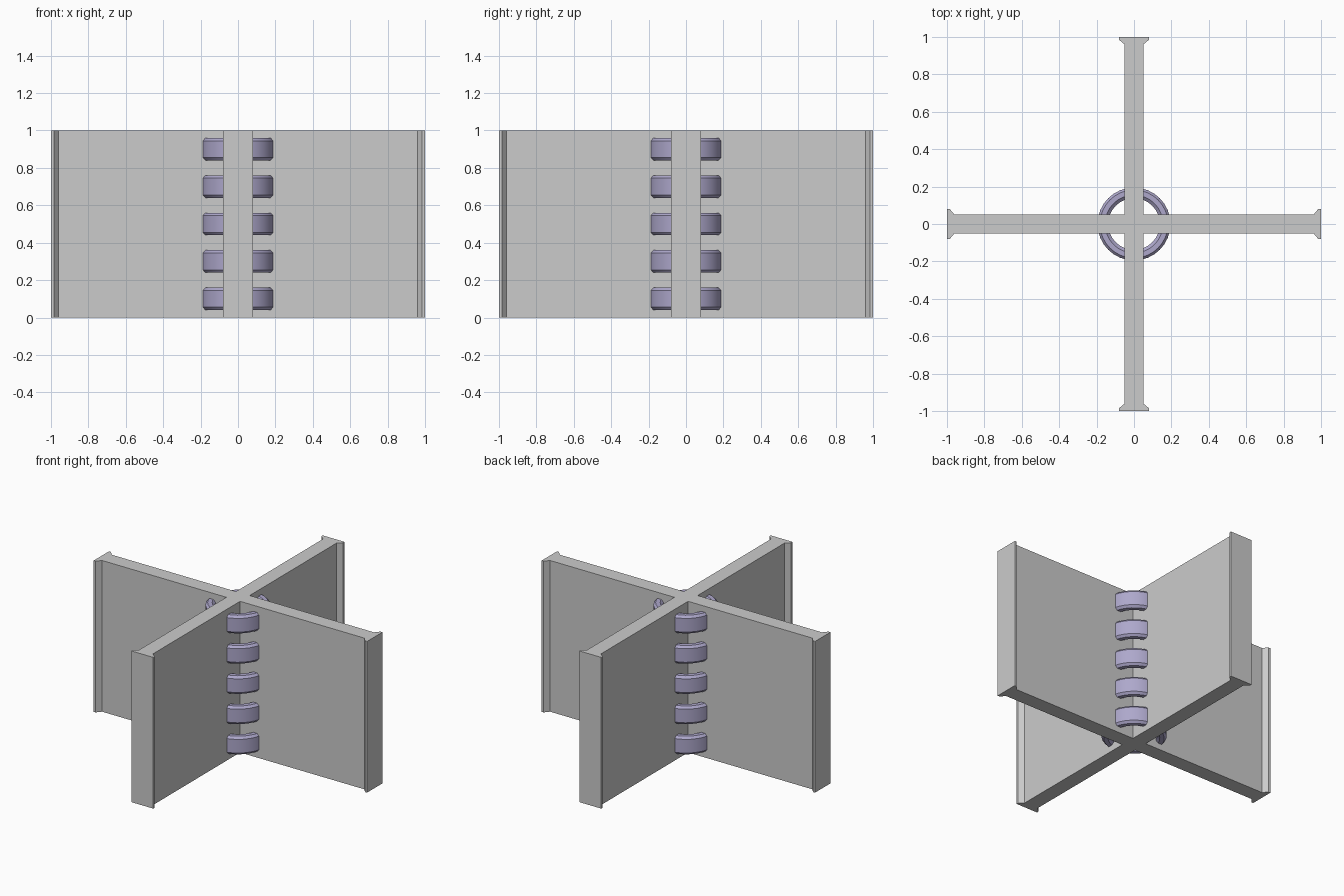
import bpy, bmesh, math
from mathutils import Matrix

if "Cube" in bpy.data.objects:
    bpy.data.objects.remove(bpy.data.objects["Cube"])


def make_object(name, bm):
    bmesh.ops.recalc_face_normals(bm, faces=bm.faces)
    mesh = bpy.data.meshes.new(name)
    bm.to_mesh(mesh)
    bm.free()
    obj = bpy.data.objects.new(name, mesh)
    bpy.context.collection.objects.link(obj)
    return obj


# Crossed walls: one flared arm outline, turned four times and extruded
T, FLARE = 0.05, 0.08
arm = [(T, -T), (0.96, -T), (0.985, -FLARE), (1, -FLARE),
       (1, FLARE), (0.985, FLARE), (0.96, T)]
bm = bmesh.new()
outline = []
for i in range(4):
    turn = Matrix.Rotation(i * math.pi / 2, 3, 'Z')
    for x, y in arm:
        outline.append(bm.verts.new(turn @ bm.verts.new((x, y, 0)).co))
bmesh.ops.delete(bm, geom=[v for v in bm.verts if v not in set(outline)], context='VERTS')
face = bm.faces.new(outline)
up = bmesh.ops.extrude_face_region(bm, geom=[face])
bmesh.ops.translate(bm, vec=(0, 0, 1),
                    verts=[g for g in up['geom'] if isinstance(g, bmesh.types.BMVert)])
make_object("crossed_walls", bm)

# Coil rings: chamfered band section spun around the centre
violet = bpy.data.materials.new("violet")
violet.diffuse_color = (0.42, 0.39, 0.60, 1)
violet.use_nodes = True
violet.node_tree.nodes["Principled BSDF"].inputs["Base Color"].default_value = violet.diffuse_color
SEGMENTS = 32
section = [(0.195, -0.045), (0.195, 0.045), (0.182, 0.06), (0.155, 0.06),
           (0.138, 0.045), (0.138, -0.045), (0.155, -0.06), (0.182, -0.06)]
for n in range(5):
    bm = bmesh.new()
    loops = []
    for s in range(SEGMENTS):
        a = 2 * math.pi * s / SEGMENTS
        loops.append([bm.verts.new((r * math.cos(a), r * math.sin(a), z)) for r, z in section])
    for s in range(SEGMENTS):
        a, b = loops[s], loops[(s + 1) % SEGMENTS]
        for k in range(len(section)):
            m = (k + 1) % len(section)
            bm.faces.new((a[k], b[k], b[m], a[m]))
    ring = make_object(f"ring_{n + 1}", bm)
    ring.location.z = 0.1 + 0.2 * n
    ring.data.materials.append(violet)
    bpy.ops.object.select_all(action='DESELECT')
    ring.select_set(True)
    bpy.context.view_layer.objects.active = ring
    bpy.ops.object.shade_smooth_by_angle(angle=math.radians(30))
